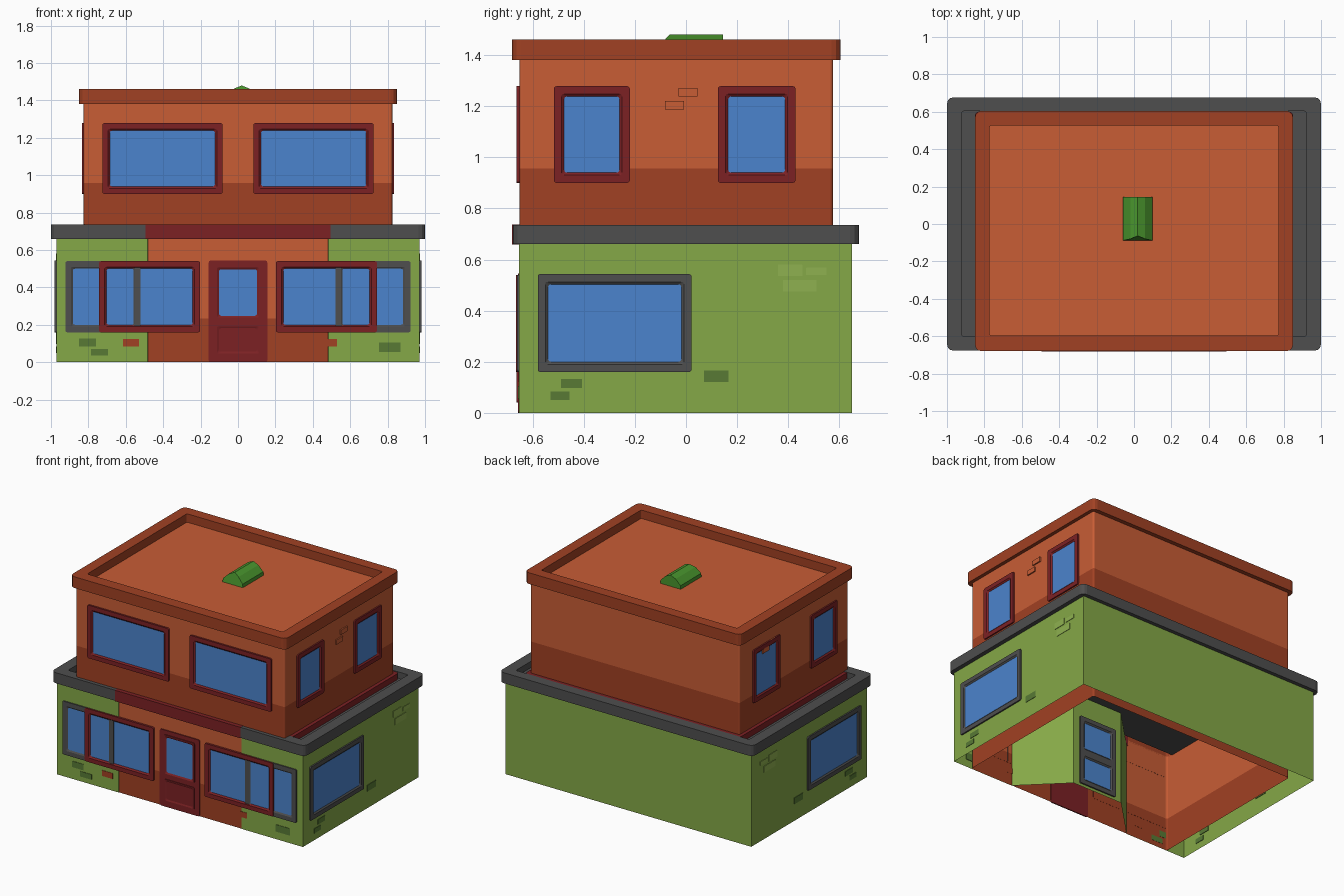
import bpy, bmesh, math

if "Cube" in bpy.data.objects:
    bpy.data.objects.remove(bpy.data.objects["Cube"])

def material(name, r, g, b):
    m = bpy.data.materials.new(name)
    lin = [((c / 255 + 0.055) / 1.055) ** 2.4 for c in (r, g, b)]
    m.diffuse_color = (*lin, 1)
    m.use_nodes = True
    m.node_tree.nodes["Principled BSDF"].inputs["Base Color"].default_value = m.diffuse_color
    return m

ORANGE = material("orange_wall", 200, 93, 53)
BRICK = material("dark_orange", 161, 65, 35)
GREEN = material("green_wall", 133, 168, 71)
MOSS = material("dark_green_brick", 88, 122, 53)
LIME = material("light_green_brick", 143, 177, 80)
GRAY = material("gray_trim", 78, 78, 78)
RED = material("dark_red_trim", 124, 33, 36)
BLUE = material("blue_glass", 75, 132, 205)
LEAF = material("vent_green", 74, 150, 46)

def rect(x0, x1, y0, y1, r=0.012, n=3):
    """Rounded rectangle outline, counter-clockwise."""
    pts = []
    for cx, cy, a0 in ((x1 - r, y1 - r, 0), (x0 + r, y1 - r, 90),
                       (x0 + r, y0 + r, 180), (x1 - r, y0 + r, 270)):
        for i in range(n + 1):
            a = math.radians(a0 + 90 * i / n)
            pts.append((cx + r * math.cos(a), cy + r * math.sin(a)))
    return pts

def loft(name, loops, mats, cap=None, base=None):
    """Skin 3D loops in order, one material per band; cap closes the last loop."""
    me = bpy.data.meshes.new(name)
    slots = []
    def slot(m):
        if m not in slots:
            slots.append(m)
            me.materials.append(m)
        return slots.index(m)
    bm = bmesh.new()
    rings = [[bm.verts.new(p) for p in lp] for lp in loops]
    for a, b, m in zip(rings, rings[1:], mats):
        for i in range(len(a)):
            j = (i + 1) % len(a)
            bm.faces.new((a[i], a[j], b[j], b[i])).material_index = slot(m)
    if cap:
        bm.faces.new(rings[-1]).material_index = slot(cap)
    if base:
        bm.faces.new(rings[0][::-1]).material_index = slot(base)
    bmesh.ops.recalc_face_normals(bm, faces=bm.faces)
    bm.to_mesh(me)
    bm.free()
    ob = bpy.data.objects.new(name, me)
    bpy.context.collection.objects.link(ob)
    return ob

def flat(pts, z):
    return [(x, y, z) for x, y in pts]

# Wall mappings: (along wall, height, distance outward) -> world
def front(u, z, d): return (u, -0.654 - d, z)
def side(x, s): return lambda u, z, d: (s * (x + d), u, z)
def inner_door(u, z, d): return (u, -0.37 + d, z)

def on_wall(place, pts, d):
    return [place(u, z, d) for u, z in pts]

def plate(name, place, u0, u1, z0, z1, d, mat, r=0.001):
    pts = rect(u0, u1, z0, z1, r, 2)
    loft(name, [on_wall(place, pts, -0.004), on_wall(place, pts, d)], [mat], mat, mat)

def window(name, place, u0, u1, z0, z1, mat, d=0.01, w=0.03, pane=BLUE, glass=0.002):
    def ring(k, r): return rect(u0 + k, u1 - k, z0 + k, z1 - k, r)
    loft(name, [on_wall(place, ring(0, 0.01), -0.004), on_wall(place, ring(0, 0.01), d),
                on_wall(place, ring(w, 0.008), d), on_wall(place, ring(w + 0.01, 0.012), glass)],
         [mat] * 3, pane)

# Orange building walls, dark lower band on each storey
wall = rect(-0.825, 0.825, -0.651, 0.575)
loft("orange_lower_walls", [flat(wall, z) for z in (0, 0.235, 0.7)], [BRICK, ORANGE])
loft("orange_upper_walls", [flat(wall, z) for z in (0.69, 0.957, 1.39)], [BRICK, ORANGE])

# Roof cornice with sunken roof
top_out = rect(-0.85, 0.85, -0.68, 0.605, 0.035)
top_in = rect(-0.772, 0.772, -0.597, 0.527, 0.01)
loft("roof_cornice", [flat(wall, 1.38), flat(top_out, 1.38), flat(top_out, 1.46),
                      flat(top_in, 1.46), flat(top_in, 1.40)], [BRICK] * 4, ORANGE)

# Green building walls, folding inward at the front into a recessed entrance
G = [(0.485, -0.654), (0.97, -0.654), (0.97, 0.65), (-0.97, 0.65),
     (-0.97, -0.654), (-0.485, -0.654), (-0.2, -0.37), (0.2, -0.37)]
loft("green_walls", [flat(G, 0), flat(G, 0.67)], [GREEN])
window("entrance_upper_pane", inner_door, -0.15, 0.15, 0.25, 0.52, GRAY)
window("entrance_lower_pane", inner_door, -0.15, 0.15, 0.02, 0.26, GRAY)

# Gray cornice with terrace floor, and the dark red ledge inside it
g_wall = rect(-0.97, 0.97, -0.654, 0.65)
g_out = rect(-1, 1, -0.677, 0.677, 0.035)
g_in = rect(-0.92, 0.92, -0.6, 0.603, 0.01)
loft("gray_cornice", [flat(g_wall, 0.66), flat(g_out, 0.66), flat(g_out, 0.735),
                      flat(g_in, 0.735), flat(g_in, 0.69)], [GRAY] * 4, GRAY)
ledge = rect(-0.85, 0.85, -0.672, 0.6, 0.02)
loft("red_ledge", [flat(ledge, 0.67), flat(ledge, 0.732), flat(wall, 0.732)], [RED] * 2)
plate("red_front_band", front, -0.495, 0.495, 0.659, 0.737, 0.027, RED)

# Front windows, mirrored left and right
for s, tag in ((-1, "left"), (1, "right")):
    def span(a, b): return sorted((s * a, s * b))
    window("upper_window_" + tag, front, *span(0.083, 0.725), 0.9, 1.278, RED, 0.01)
    window("gray_shop_window_" + tag, front, *span(0.52, 0.923), 0.16, 0.54, GRAY, 0.008)
    window("red_shop_window_" + tag, front, *span(0.202, 0.743), 0.16, 0.54, RED, 0.012,
           glass=0.003)
    # Side windows
    up, low = side(0.825, s), side(0.97, s)
    window("side_window_front_" + tag, up, -0.517, -0.22, 0.9, 1.278, RED)
    window("side_window_back_" + tag, up, 0.125, 0.428, 0.9, 1.278, RED)
    window("side_shop_window_" + tag, low, -0.58, 0.022, 0.16, 0.543, GRAY)
    # Side bricks
    for i, (u0, u1, z0, z1, m) in enumerate((
            (-0.53, -0.455, 0.05, 0.083, MOSS), (-0.49, -0.407, 0.097, 0.133, MOSS),
            (0.07, 0.167, 0.12, 0.165, MOSS), (0.36, 0.455, 0.535, 0.58, LIME),
            (0.47, 0.55, 0.54, 0.568, LIME), (0.38, 0.51, 0.475, 0.52, LIME))):
        plate(f"side_brick_{tag}_{i}", low, u0, u1, z0, z1, 0.003, m)

# Loose orange bricks on the upper side walls
for s, u, z in ((1, -0.082, 1.187), (1, -0.03, 1.238), (-1, 0.25, 1.215), (-1, 0.18, 1.245)):
    plate("orange_brick", side(0.825, s), u, u + 0.075, z, z + 0.033, 0.009, ORANGE)

# Front bricks
for u0, u1, z0, z1, m in ((-0.85, -0.76, 0.085, 0.128, MOSS), (-0.785, -0.695, 0.035, 0.072, MOSS),
                          (0.755, 0.87, 0.055, 0.105, MOSS), (-0.615, -0.53, 0.085, 0.125, BRICK),
                          (0.48, 0.53, 0.085, 0.125, BRICK)):
    plate("front_brick", front, u0, u1, z0, z1, 0.003, m)

# Front door
plate("door", front, -0.157, 0.157, 0.0, 0.545, 0.004, RED, 0.012)
window("door_window", front, -0.12, 0.12, 0.23, 0.515, RED, 0.011, 0.008, BLUE, 0.005)
window("door_panel", front, -0.118, 0.118, 0.04, 0.198, RED, 0.009, 0.006, RED, 0.005)

# Green roof vent: arched prism with a sloped front end
arch = [(-0.06, 1.395), (-0.058, 1.425), (-0.02, 1.463), (0.02, 1.48),
        (0.06, 1.463), (0.098, 1.425), (0.1, 1.395)]
loft("roof_vent", [[(x, -0.088 + max(0, z - 1.455), z) for x, z in arch],
                   [(x, 0.145, z) for x, z in arch]], [LEAF], LEAF, LEAF)
